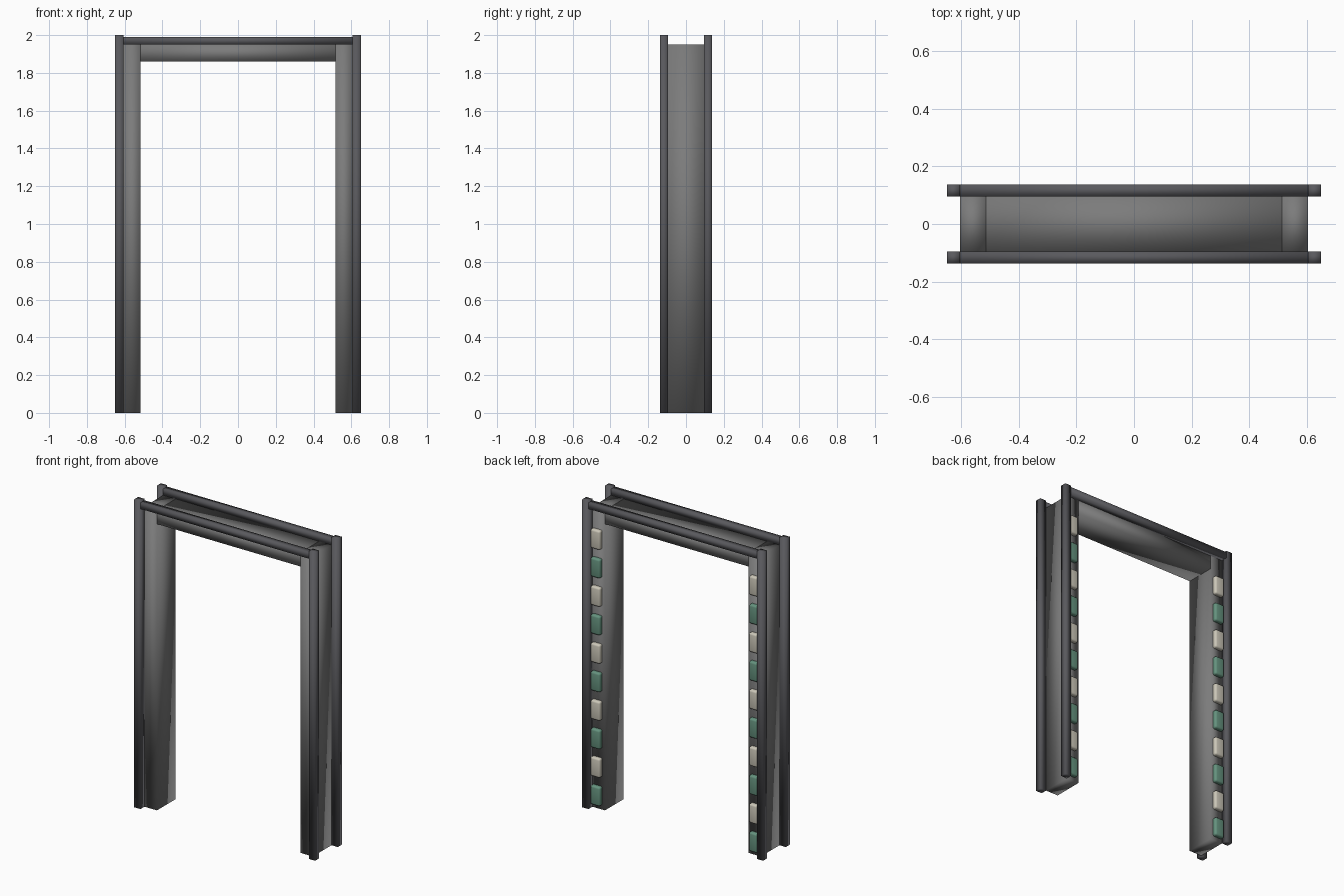
import bpy

if "Cube" in bpy.data.objects:
    bpy.data.objects.remove(bpy.data.objects["Cube"])


def box(name, lo, hi, bevel=0.0, mat=None):
    """Axis-aligned smooth-shaded box from its two extreme corners."""
    c = [(a + b) / 2 for a, b in zip(lo, hi)]
    d = [abs(b - a) for a, b in zip(lo, hi)]
    bpy.ops.mesh.primitive_cube_add(size=1, location=c)
    ob = bpy.context.object
    ob.name = name
    ob.scale = d
    bpy.ops.object.transform_apply(location=False, rotation=False, scale=True)
    if bevel:
        m = ob.modifiers.new("round", 'BEVEL')
        m.width = bevel
        m.segments = 3
    bpy.ops.object.shade_smooth()
    if mat:
        ob.data.materials.append(mat)
    return ob


def material(name, color):
    m = bpy.data.materials.new(name)
    m.diffuse_color = color
    m.use_nodes = True
    m.node_tree.nodes["Principled BSDF"].inputs["Base Color"].default_value = m.diffuse_color
    return m


dark = material("dark_metal", (0.10, 0.10, 0.11, 1))
panel = material("panel_grey", (0.20, 0.20, 0.20, 1))
white = material("lamp_white", (0.60, 0.57, 0.48, 1))
green = material("lamp_green", (0.13, 0.29, 0.21, 1))

X_OUT, X_POST, X_IN = 0.65, 0.605, 0.515
Y_OUT, Y_IN = 0.137, 0.096
LAMPS = 10

for sx, side in ((-1, "left"), (1, "right")):
    # side panels
    box(f"{side}_leg_panel", (sx * X_IN, -Y_IN, 0), (sx * X_POST, Y_IN, 1.95), mat=panel)
    # corner posts
    for sy, face in ((-1, "front"), (1, "back")):
        box(f"{face}_{side}_post", (sx * X_POST, sy * Y_IN, 0), (sx * X_OUT, sy * Y_OUT, 2), mat=dark)
    # column of indicator lamps on the back face
    for i in range(LAMPS):
        z = 0.088 + i * 0.185
        box(f"{side}_lamp", (sx * 0.535, 0.085, z - 0.062), (sx * 0.604, 0.122, z + 0.062),
            bevel=0.012, mat=white if i % 2 else green)

# lintel panel between the legs
box("lintel_panel", (-X_IN, -Y_IN, 1.86), (X_IN, Y_IN, 1.95), mat=panel)

# top rails joining the posts
for sy, face in ((-1, "front"), (1, "back")):
    box(f"{face}_top_rail", (-X_POST, sy * Y_IN, 1.95), (X_POST, sy * Y_OUT, 1.99), mat=dark)
